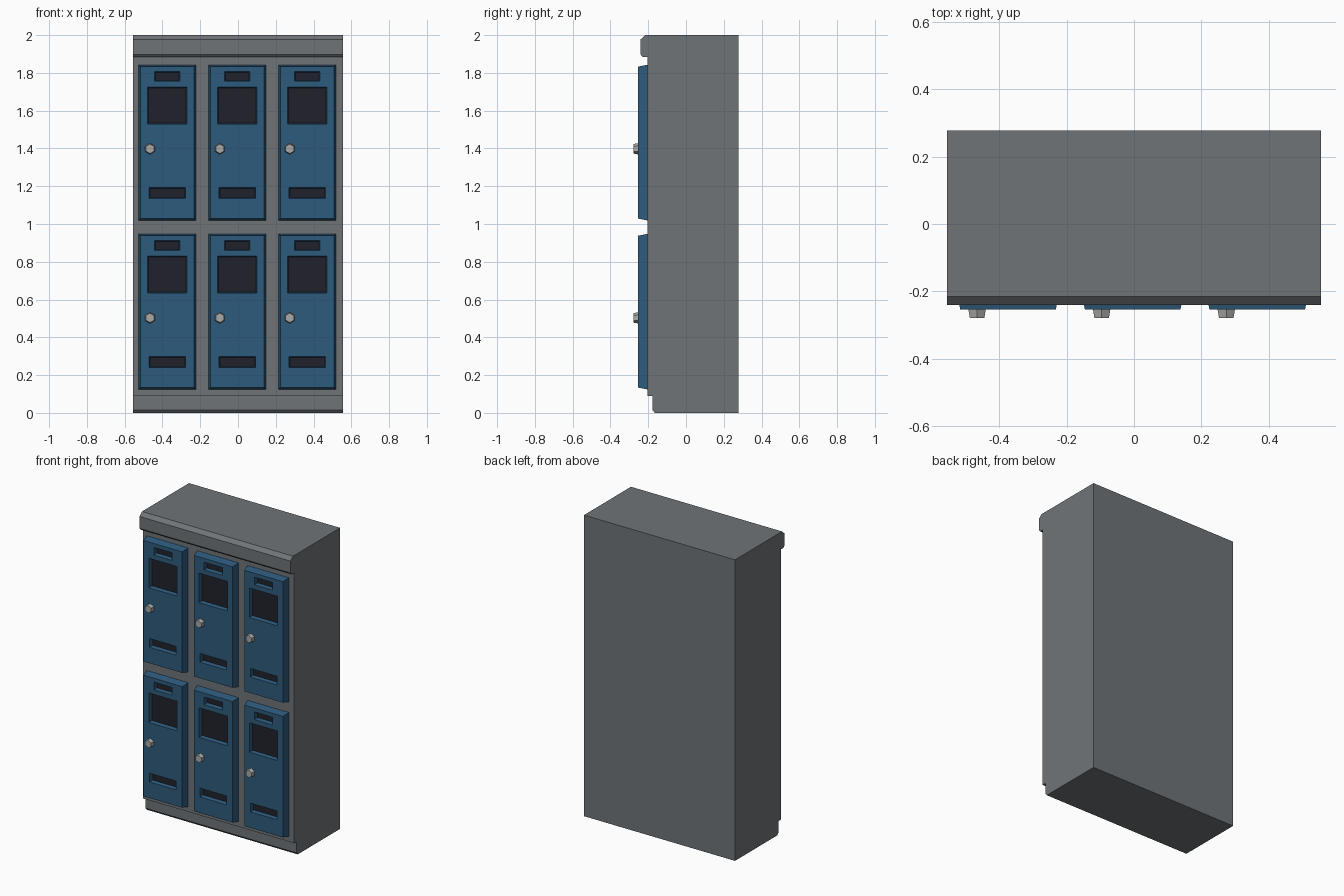
import bpy
import bmesh
import math
from mathutils import Matrix, Vector

cube = bpy.data.objects.get("Cube")
if cube:
    bpy.data.objects.remove(cube, do_unlink=True)


def material(name, rgb, rough=0.6):
    mat = bpy.data.materials.new(name)
    mat.use_nodes = True
    mat.diffuse_color = (*rgb, 1)
    bsdf = mat.node_tree.nodes["Principled BSDF"]
    bsdf.inputs["Base Color"].default_value = (*rgb, 1)
    bsdf.inputs["Roughness"].default_value = rough
    return mat


grey = material("cabinet grey", (0.16, 0.175, 0.185))
blue = material("door blue", (0.026, 0.105, 0.205))
dark = material("opening dark", (0.015, 0.015, 0.025))
steel = material("knob steel", (0.40, 0.40, 0.39))


def finish(bm, name, mats):
    bmesh.ops.recalc_face_normals(bm, faces=bm.faces)
    mesh = bpy.data.meshes.new(name)
    bm.to_mesh(mesh)
    bm.free()
    for mat in mats:
        mesh.materials.append(mat)
    obj = bpy.data.objects.new(name, mesh)
    bpy.context.collection.objects.link(obj)
    return obj


def copy_to(obj, name, loc):
    twin = bpy.data.objects.new(name, obj.data)
    twin.location = loc
    bpy.context.collection.objects.link(twin)


# Cabinet: side profile with plinth and cornice, extruded across the width
HALF_WIDTH = 0.555
profile = [(0.278, 0), (-0.165, 0), (-0.178, 0.015), (-0.178, 0.09),
           (-0.205, 0.09), (-0.205, 1.885), (-0.23, 1.885), (-0.241, 1.898),
           (-0.241, 1.977), (-0.215, 2), (0.278, 2)]
bm = bmesh.new()
side = bm.faces.new([bm.verts.new((-HALF_WIDTH, y, z)) for y, z in profile])
ext = bmesh.ops.extrude_face_region(bm, geom=[side], use_keep_orig=True)
bmesh.ops.translate(bm, vec=(2 * HALF_WIDTH, 0, 0),
                    verts=[v for v in ext["geom"] if isinstance(v, bmesh.types.BMVert)])
finish(bm, "cabinet", [grey])

# Door: tapered panel with recessed openings, centred on its own origin
FRONT, BACK = -0.254, -0.204
HALF_W, HALF_H, TAPER = 0.142, 0.402, 0.010
# each opening: half width, bottom, top
openings = [(0.067, 0.325, 0.376),
            (0.104, 0.098, 0.294),
            (0.097, -0.296, -0.238)]
xs = sorted({s * w for w in [HALF_W] + [o[0] for o in openings] for s in (-1, 1)})
zs = sorted({-HALF_H, HALF_H} | {z for o in openings for z in o[1:]})

bm = bmesh.new()
grid = [[bm.verts.new((x, FRONT, z)) for x in xs] for z in zs]
for low, high in zip(grid, grid[1:]):
    for i in range(len(xs) - 1):
        bm.faces.new((low[i], low[i + 1], high[i + 1], high[i]))

# door edges flare out to the cabinet
rim = [e for e in bm.edges if e.is_boundary]
ext = bmesh.ops.extrude_edge_only(bm, edges=rim)
for v in ext["geom"]:
    if isinstance(v, bmesh.types.BMVert):
        v.co.y = BACK
        v.co.x *= 1 + TAPER / HALF_W
        v.co.z *= 1 + TAPER / HALF_H

# openings sink in, slightly narrower at the dark floor
for half, bottom, top in openings:
    cells = []
    for f in bm.faces:
        c = f.calc_center_median()
        if abs(c.y - FRONT) < 1e-5 and abs(c.x) < half and bottom < c.z < top:
            cells.append(f)
    ext = bmesh.ops.extrude_face_region(bm, geom=cells)
    bmesh.ops.delete(bm, geom=[f for f in cells if f.is_valid], context="FACES_ONLY")
    mid, half_h, inset = (bottom + top) / 2, (top - bottom) / 2, 0.005
    for g in ext["geom"]:
        if isinstance(g, bmesh.types.BMVert):
            g.co.y += 0.025
            g.co.x *= 1 - inset / half
            g.co.z = mid + (g.co.z - mid) * (1 - inset / half_h)
        elif isinstance(g, bmesh.types.BMFace):
            g.material_index = 1
door = finish(bm, "door", [blue, dark])

# Knob: six-sided, narrowing toward the front, a corner pointing up
bm = bmesh.new()
bmesh.ops.create_cone(bm, cap_ends=True, segments=6, radius1=0.030,
                      radius2=0.025, depth=0.027)
bmesh.ops.rotate(bm, verts=bm.verts, cent=(0, 0, 0),
                 matrix=Matrix.Rotation(math.radians(90), 3, "X"))
top = max(bm.verts, key=lambda v: v.co.z).co
if abs(top.x) > 0.005:
    bmesh.ops.rotate(bm, verts=bm.verts, cent=(0, 0, 0),
                     matrix=Matrix.Rotation(math.radians(30), 3, "Y"))
knob = finish(bm, "knob", [steel])

# Two rows of three doors, each with its knob
knob_offset = Vector((-0.092, FRONT - 0.0115, -0.033))
for row, z in (("lower", 0.536), ("upper", 1.431)):
    for col, x in (("right", -0.374), ("middle", -0.004), ("left", 0.366)):
        loc = Vector((x, 0, z))
        copy_to(door, f"{row}_{col}_door", loc)
        copy_to(knob, f"{row}_{col}_knob", loc + knob_offset)
for source in (door, knob):
    bpy.data.objects.remove(source, do_unlink=True)
